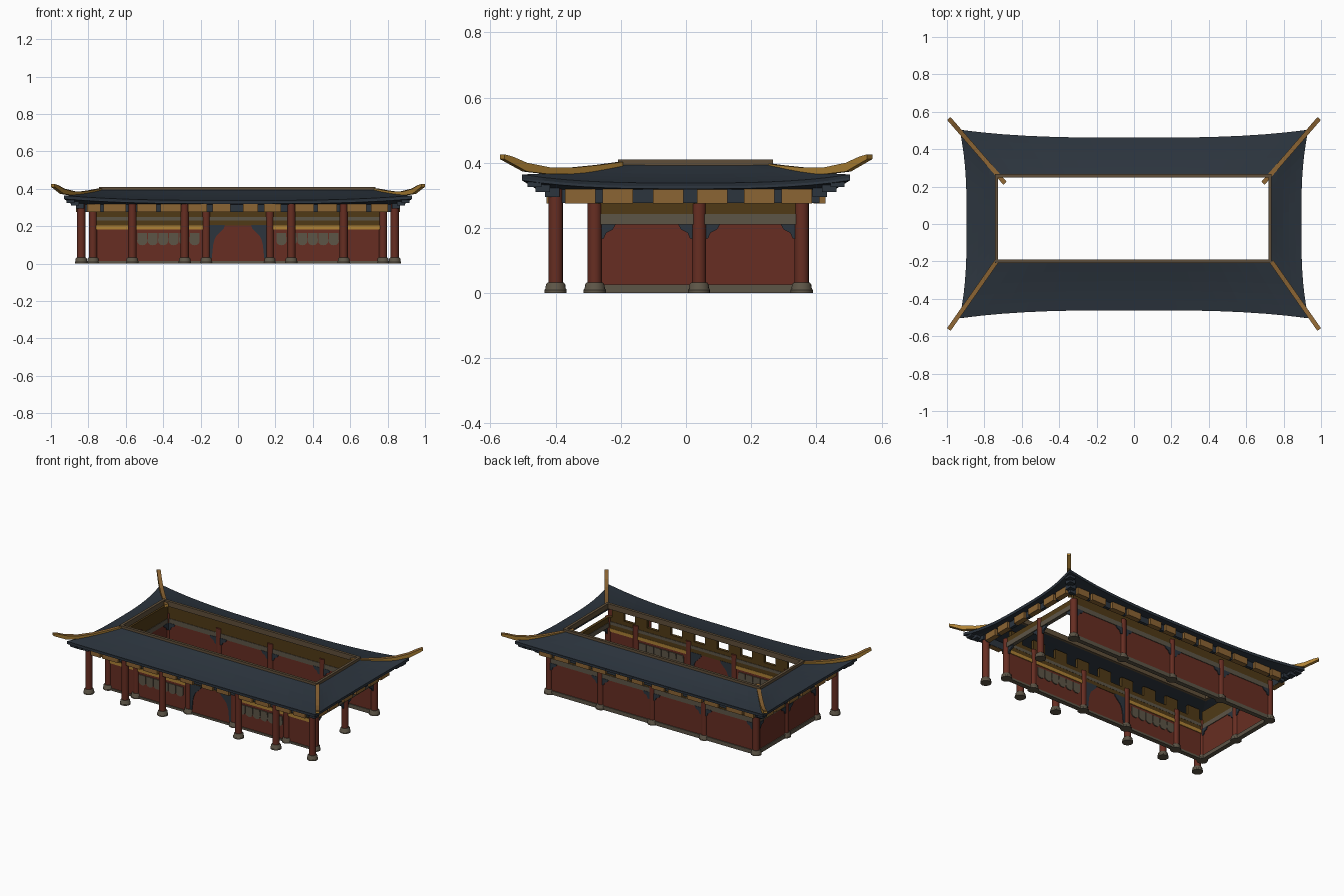
import bpy, bmesh, math
from mathutils import Vector

if "Cube" in bpy.data.objects:
    bpy.data.objects.remove(bpy.data.objects["Cube"])


def mat(name, r, g, b):
    m = bpy.data.materials.new(name)
    m.diffuse_color = (r, g, b, 1)
    m.use_nodes = True
    m.node_tree.nodes["Principled BSDF"].inputs["Base Color"].default_value = m.diffuse_color
    return m


RED = mat("red_lacquer", .135, .027, .016)
SLATE = mat("slate_blue", .025, .035, .048)
TAN = mat("ochre_wood", .26, .128, .033)
GOLD = mat("gold", .42, .22, .035)
STONE = mat("grey_stone", .108, .09, .062)
DARK = mat("dark_gold", .08, .042, .008)
BROWN = mat("ridge_brown", .115, .078, .042)


def finish(bm, name, *mats):
    me = bpy.data.meshes.new(name)
    bm.to_mesh(me)
    bm.free()
    ob = bpy.data.objects.new(name, me)
    bpy.context.collection.objects.link(ob)
    for m in mats:
        me.materials.append(m)
    return ob


def boxes(name, m, items):
    """Axis-aligned boxes given as (x0, x1, y0, y1, z0, z1)."""
    bm = bmesh.new()
    for x0, x1, y0, y1, z0, z1 in items:
        vs = bmesh.ops.create_cube(bm, size=1)["verts"]
        for v in vs:
            v.co = ((x0 + x1) / 2 + v.co.x * (x1 - x0),
                    (y0 + y1) / 2 + v.co.y * (y1 - y0),
                    (z0 + z1) / 2 + v.co.z * (z1 - z0))
    return finish(bm, name, m)


def ring(x0, x1, y0, y1, w, z0, z1):
    """Four bars: front, back, left, right."""
    h = w / 2
    return [(x0 - h, x1 + h, y0 - h, y0 + h, z0, z1), (x0 - h, x1 + h, y1 - h, y1 + h, z0, z1),
            (x0 - h, x0 + h, y0 + h, y1 - h, z0, z1), (x1 - h, x1 + h, y0 + h, y1 - h, z0, z1)]


def lathe(bm, x, y, prof, n=16):
    rows = [[bm.verts.new((x + r * math.cos(2 * math.pi * i / n), y + r * math.sin(2 * math.pi * i / n), z))
             for i in range(n)] for r, z in prof]
    for a, b in zip(rows, rows[1:]):
        for i in range(n):
            bm.faces.new((a[i], a[(i + 1) % n], b[(i + 1) % n], b[i])).smooth = True
    bm.faces.new(rows[0][::-1])
    bm.faces.new(rows[-1])


def prism(bm, pts, origin, along, thick):
    """Upright plate: pts are (distance along wall, z), extruded across the wall."""
    a = Vector(along)
    n = Vector((-a.y, a.x, 0)) * thick / 2
    o = Vector(origin)
    f, b = ([bm.verts.new(o + a * u + Vector((0, 0, z)) + n * s) for u, z in pts] for s in (1, -1))
    faces = [bm.faces.new(f), bm.faces.new(b[::-1])]
    for i in range(len(pts)):
        j = (i + 1) % len(pts)
        faces.append(bm.faces.new((f[i], b[i], b[j], f[j])))
    bmesh.ops.recalc_face_normals(bm, faces=faces)


XW, YF, YB, YM = .775, -.28, .355, .04   # wall lines

# columns with stone bases
back_x = [-XW, -XW / 2, 0, XW / 2, XW]
porch = [(s * x, -.4, .325) for x in (.285, .565, .838) for s in (-1, 1)]
hall = [(s * x, YF, .275) for x in (.17, .565, XW) for s in (-1, 1)]
hall += [(x, YB, .275) for x in back_x] + [(-XW, YM, .275), (XW, YM, .275)]
for name, group in (("porch", porch), ("hall", hall)):
    cb, bb = bmesh.new(), bmesh.new()
    for x, y, h in group:
        lathe(cb, x, y, [(.022, .025), (.022, h)])
        lathe(bb, x, y, [(.034, 0), (.034, .01), (.031, .014), (.03, .026), (.025, .032)])
    for ob in (finish(cb, name + "_columns", RED), finish(bb, name + "_column_bases", STONE)):
        bpy.context.view_layer.objects.active = ob
        ob.select_set(True)
        bpy.ops.object.shade_smooth_by_angle(angle=math.radians(35))
        ob.select_set(False)

# red walls: back, left and front (right side stays open)
T, E = .009, .006
runs = [(-XW, XW, YB - T, YB + T), (-XW - T, -XW + T, YF, YB), (-XW, XW, YF - T, YF + T)]
boxes("walls", RED, [r + (.012, .212) for r in runs])
boxes("wall_sills", STONE, [(a - E, b + E, c - E, d + E, 0, .026) for a, b, c, d in runs[:2]]
      + [(-XW, XW, YF - T - E, YF + T + E, 0, .014)])

# beams above the walls
tie, upper = ring(-XW, XW, YF, YB, .026, .21, .242), ring(-XW, XW, YF, YB, .02, .242, .278)
boxes("tie_beams", STONE, tie[1:] + [(-XW, XW, YF - .013, YF + .013, .23, .25)])
boxes("upper_beams", DARK, [(-XW, XW, YF - .01, YF + .01, .25, .278), upper[3],
                            (-XW, XW, YF - .012, YF + .012, .203, .23)]
      + [b[:5] + (.335,) for b in upper[1:3]])
boxes("front_lintels", GOLD, [(s * .47 - .302, s * .47 + .302, YF - .014, YF + .014, .182, .204) for s in (-1, 1)])

# scalloped hanging friezes on the front wings
bm = bmesh.new()
for s in (-1, 1):
    for i in range(6):
        c = s * (.232 + i * .056)
        lobe = [(.025, .165), (-.025, .165)]
        lobe += [(-.027 * math.cos(math.pi * k / 6), .12 - .022 * math.sin(math.pi * k / 6)) for k in range(7)]
        prism(bm, lobe, (c, YF, 0), (1, 0, 0), .03)
finish(bm, "front_friezes", STONE)

# carved corner brackets under the beams, and the doorway spandrels
bm = bmesh.new()
tri = [(.0, .212), (.065, .212), (.055, .195), (.035, .185), (.028, .168), (0, .16)]
for x in back_x:
    for s in (-1, 1):
        if abs(x + s * .05) < XW:
            prism(bm, tri, (x, YB, 0), (s, 0, 0), .03)
for x in (-XW, XW):
    for y in (YF, YM, YB):
        for s in (-1, 1):
            if YF < y + s * .05 < YB:
                prism(bm, tri, (x, y, 0), (0, s, 0), .03 if x < 0 else .012)
door = [(0, .206), (.1, .206), (.095, .19), (.075, .17), (.055, .15), (.045, .13), (.037, .1), (.03, .03), (0, .03)]
for s in (-1, 1):
    prism(bm, door, (s * .17, YF, 0), (-s, 0, 0), .028)
finish(bm, "carved_brackets", SLATE)

# eave beam with ochre blocks, and struts standing on the front wall beam
bx, by = .838, .4
boxes("eave_beam", SLATE, ring(-bx, bx, -by, by, .02, .277, .325))
blocks = []
for s in (-1, 1):
    for x, w in ((-.77, .036), (-.66, .06), (-.487, .052), (-.36, .054), (-.216, .05), (-.088, .047),
                 (.067, .04), (.185, .045), (.355, .05), (.478, .052), (.635, .053), (.757, .045)):
        blocks.append((x - w, x + w, s * .41 - .018, s * .41 + .018, .275, .319))
    for y in (-.325, -.21, -.055, .08, .225, .34):
        blocks.append((s * .848 - .018, s * .848 + .018, y - .047, y + .047, .275, .319))
boxes("eave_blocks", TAN, blocks)
boxes("roof_struts", DARK, [(-.70 + i * .175 - .045, -.70 + i * .175 + .045, YF - .01, YF + .01, .27, .345)
                            for i in range(9)])

# stepped corner brackets under the upturned eaves
steps = [(.845, .41, .295, .322), (.872, .44, .31, .337), (.895, .465, .325, .35)]
boxes("corner_steps", SLATE, [(sx * x - .022, sx * x + .022, sy * y - .022, sy * y + .022, z0, z1)
                              for x, y, z0, z1 in steps for sx in (-1, 1) for sy in (-1, 1)])

# curved skirt roof around an open centre
IX0, IX1, IY0, IY1 = -.735, .727, -.2, .258


def eave(side, s):
    k = abs(s) ** 3
    z = .338 + .026 * k
    fx, fy = .93 * s, .46 + .043 * k
    gx, gy = .893 + .037 * k, .503 * s
    return Vector([(fx, -fy, z), (gx, gy, z), (-fx, fy, z), (-gx, -gy, z)][side])


def skirt(name, x0, x1, y0, y1, z, drop, sag, thick, rows):
    """Sheet from a rectangle out to the curved eave line, on all four sides."""
    corners = [Vector((x, y, z)) for x, y in ((x0, y0), (x1, y0), (x1, y1), (x0, y1))]
    bm = bmesh.new()
    n = 16
    for side in range(4):
        grid = []
        for i in range(n + 1):
            o = eave(side, 2 * i / n - 1)
            c = corners[side].lerp(corners[(side + 1) % 4], i / n)
            row = []
            for j in range(rows + 1):
                p = c.lerp(o, j / rows)
                p.z -= drop + sag * math.sin(math.pi * j / rows)
                row.append(bm.verts.new(p))
            grid.append(row)
        for i in range(n):
            for j in range(rows):
                bm.faces.new((grid[i][j + 1], grid[i + 1][j + 1], grid[i + 1][j], grid[i][j]))
    bmesh.ops.remove_doubles(bm, verts=bm.verts, dist=.0005)
    ob = finish(bm, name, SLATE)
    mod = ob.modifiers.new("thickness", "SOLIDIFY")
    mod.thickness = thick
    mod.offset = 0


skirt("skirt_roof", IX0, IX1, IY0, IY1, .395, .008, .006, .016, 5)
skirt("eave_soffit", -.845, .845, -.408, .408, .335, .014, 0, .008, 2)
boxes("roof_inner_ridge", BROWN, ring(IX0, IX1, IY0, IY1, .018, .375, .41))

# upturned hip ridges, ochre on top and gold on the sides
bm = bmesh.new()
prof = [(0, .403, .02), (.2, .393, .02), (.42, .385, .019), (.62, .386, .021),
        (.81, .4, .027), (.93, .419, .022), (1, .426, .015)]
for sx in (-1, 1):
    for sy in (-1, 1):
        start = Vector((.735, .2)) if sy < 0 else Vector((.69, .218))
        flat = [start.lerp(Vector((.99, .564)), t) for t, z, h in prof]
        path = [Vector((p.x * sx, p.y * sy, q[1])) for p, q in zip(flat, prof)]
        d = (path[-1] - path[0]).to_2d().normalized()
        w = Vector((-d.y, d.x, 0)) * .012
        rows = []
        for p, q in zip(path, prof):
            h = Vector((0, 0, q[2]))
            rows.append([bm.verts.new(c) for c in (p + w, p - w, p - w - h, p + w - h)])
        for a, b in zip(rows, rows[1:]):
            for k in range(4):
                f = bm.faces.new((a[k], a[(k + 1) % 4], b[(k + 1) % 4], b[k]))
                f.material_index = 0 if k == 0 else 1
        bm.faces.new(rows[0]).material_index = 1
        bm.faces.new(rows[-1]).material_index = 1
bmesh.ops.recalc_face_normals(bm, faces=bm.faces)
finish(bm, "hip_ridges", TAN, GOLD)
